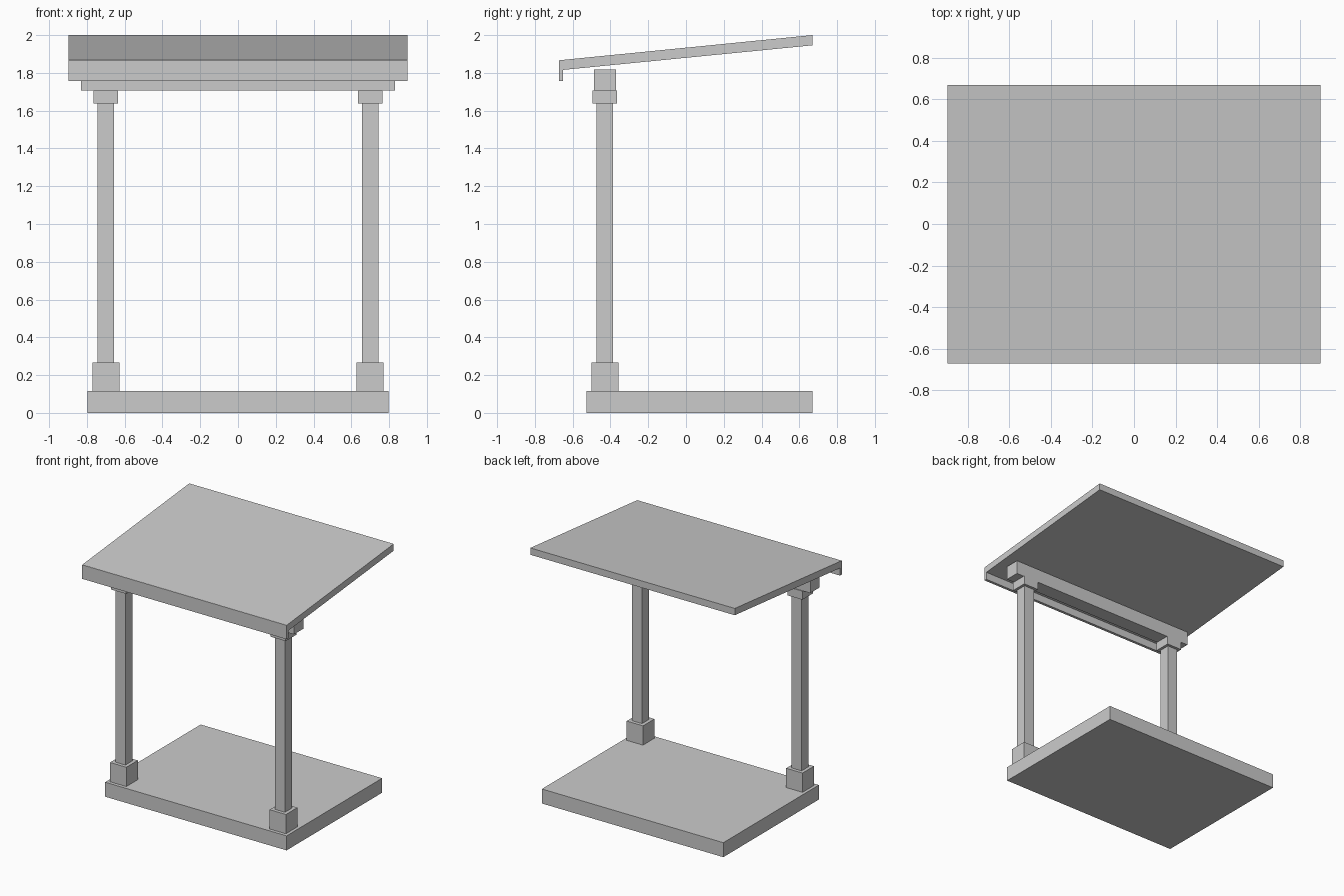
import bpy

if "Cube" in bpy.data.objects:
    bpy.data.objects.remove(bpy.data.objects["Cube"])

# One plain grey for the whole shelter
grey = bpy.data.materials.new("plain_grey")
grey.diffuse_color = (0.6, 0.6, 0.6, 1)
grey.use_nodes = True
grey.node_tree.nodes["Principled BSDF"].inputs["Base Color"].default_value = grey.diffuse_color


def prism(name, profile, x0, x1):
    """Extrude a (y, z) profile, counter-clockwise seen from +x, along x."""
    n = len(profile)
    verts = [(x, y, z) for x in (x0, x1) for y, z in profile]
    faces = [tuple(range(n))[::-1], tuple(range(n, 2 * n))]
    faces += [(i, (i + 1) % n, (i + 1) % n + n, i + n) for i in range(n)]
    mesh = bpy.data.meshes.new(name)
    mesh.from_pydata(verts, [], faces)
    mesh.materials.append(grey)
    obj = bpy.data.objects.new(name, mesh)
    bpy.context.collection.objects.link(obj)
    return obj


def box(name, x, y, z):
    return prism(name, [(y[0], z[0]), (y[1], z[0]), (y[1], z[1]), (y[0], z[1])], *x)


# Floor slab
box("floor_slab", (-0.796, 0.796), (-0.528, 0.669), (0, 0.115))

# Two posts, each with a footing block and a cap
POST_X, POST_Y = 0.70, -0.43
for side, s in (("left", -1), ("right", 1)):
    for part, half, z in (("footing", 0.0715, (0.115, 0.268)),
                          ("post", 0.0445, (0.268, 1.639)),
                          ("cap", 0.066, (1.639, 1.707))):
        box(f"{side}_{part}", (s * POST_X - half, s * POST_X + half),
            (POST_Y - half, POST_Y + half), z)

# Cross beam resting on the caps
box("cross_beam", (-0.832, 0.832), (-0.487, -0.37), (1.707, 1.817))

# Sloping roof panel and the fascia board on its low front edge
prism("roof_panel", [(-0.67, 1.814), (0.67, 1.946), (0.67, 2.0), (-0.67, 1.867)],
      -0.897, 0.897)
box("front_fascia", (-0.897, 0.897), (-0.672, -0.65), (1.756, 1.866))
